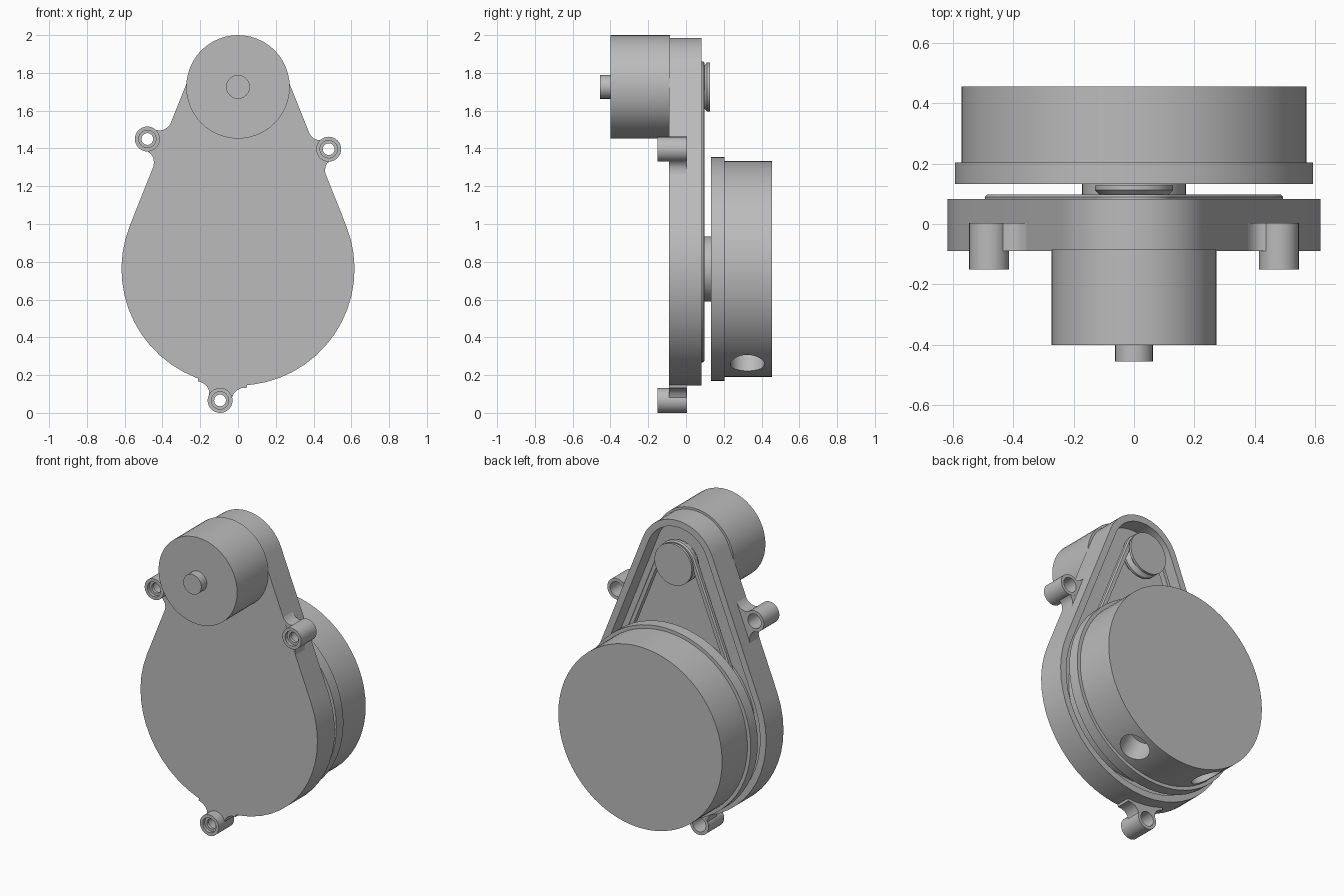
import bpy, bmesh, math
from mathutils import Vector

cube = bpy.data.objects.get("Cube")
if cube:
    bpy.data.objects.remove(cube, do_unlink=True)

grey = bpy.data.materials.new("plain grey")
grey.use_nodes = True
COLOUR = (0.5, 0.5, 0.5, 1)
grey.diffuse_color = COLOUR
grey.node_tree.nodes["Principled BSDF"].inputs["Base Color"].default_value = COLOUR

ROTOR_Z, MOTOR_Z = 0.762, 1.726
SEGMENTS = 48


def circle(radius, x=0, z=0, n=SEGMENTS):
    angles = [2 * math.pi * i / n for i in range(n)]
    return [(x + radius * math.cos(a), z + radius * math.sin(a)) for a in angles]


def teardrop(big, small):
    """Outline around a big circle below and a small circle above."""
    tilt = math.asin((big - small) / (MOTOR_Z - ROTOR_Z))
    points = []
    for radius, z, start, end, n in (
            (small, MOTOR_Z, tilt, math.pi - tilt, 20),
            (big, ROTOR_Z, math.pi - tilt, 2 * math.pi + tilt, 32)):
        for i in range(n + 1):
            a = start + (end - start) * i / n
            points.append((radius * math.cos(a), z + radius * math.sin(a)))
    return points


def shade(obj):
    obj.data.shade_smooth()
    obj.data.set_sharp_from_angle(angle=math.radians(32))


def loft(name, rings, closed=False):
    """Join (outline, y) rings into a solid, or into a closed loop."""
    bm = bmesh.new()
    loops = [[bm.verts.new((x, y, z)) for x, z in outline] for outline, y in rings]
    pairs = list(zip(loops, loops[1:]))
    if closed:
        pairs.append((loops[-1], loops[0]))
    else:
        bm.faces.new(loops[0])
        bm.faces.new(loops[-1])
    for a, b in pairs:
        for i in range(len(a)):
            j = (i + 1) % len(a)
            bm.faces.new((a[i], a[j], b[j], b[i]))
    bmesh.ops.recalc_face_normals(bm, faces=bm.faces)
    mesh = bpy.data.meshes.new(name)
    bm.to_mesh(mesh)
    bm.free()
    mesh.materials.append(grey)
    obj = bpy.data.objects.new(name, mesh)
    bpy.context.collection.objects.link(obj)
    shade(obj)
    return obj


def turned(name, profile, z, x=0, closed=False, n=SEGMENTS):
    """Round part from (radius, y) steps."""
    return loft(name, [(circle(r, x, z, n), y) for r, y in profile], closed)


# Housing: teardrop tray, open at the back
outer, inner = teardrop(0.617, 0.26), teardrop(0.575, 0.218)
loft("housing", [(outer, -0.09), (outer, 0.083), (inner, 0.083), (inner, -0.02)])

# Motor and its front shaft
turned("motor", [(0.274, -0.40), (0.274, -0.085)], MOTOR_Z)
turned("motor_shaft", [(0.063, -0.455), (0.063, -0.39)], MOTOR_Z, n=24)

# Small grooved pulley at the back of the motor
turned("motor_pulley", [(0.05, -0.03), (0.05, 0.05), (0.13, 0.055), (0.13, 0.07),
                        (0.105, 0.088), (0.13, 0.112), (0.13, 0.128)], MOTOR_Z)

# Large pulley, hub and drive belt
turned("drive_pulley", [(0.47, -0.03), (0.47, 0.085), (0.46, 0.092)], ROTOR_Z)
turned("hub", [(0.172, 0.05), (0.172, 0.14)], ROTOR_Z)
belt_section = [(0.0, 0.062), (0.024, 0.062), (0.03, 0.07),
                (0.03, 0.09), (0.022, 0.098), (0.0, 0.098)]
loft("drive_belt", [(teardrop(0.464 + t, 0.105 + t), y) for t, y in belt_section], True)

# Rotor with a lip
rotor = turned("rotor", [(0.593, 0.132), (0.593, 0.203), (0.571, 0.203), (0.571, 0.456)],
               ROTOR_Z, n=64)

# Two radial bores in the lower rim of the rotor
for side in (-1, 1):
    direction = Vector((side * math.sin(math.radians(28)), 0, -math.cos(math.radians(28))))
    bpy.ops.mesh.primitive_cylinder_add(
        vertices=32, radius=0.09, depth=0.3,
        location=Vector((0, 0.325, ROTOR_Z)) + direction * 0.57,
        rotation=direction.to_track_quat('Z', 'Y').to_euler())
    cutter = bpy.context.object
    cutter.name = "bore_cutter"
    cutter.hide_render = True
    cutter.data.materials.append(grey)
    cut = rotor.modifiers.new("bore", 'BOOLEAN')
    cut.operation, cut.solver, cut.object = 'DIFFERENCE', 'EXACT', cutter
    bpy.context.view_layer.objects.active = rotor
    bpy.ops.object.modifier_apply(modifier=cut.name)
    bpy.data.objects.remove(cutter, do_unlink=True)
shade(rotor)

# Mounting lugs: stepped tubes with flared webs into the housing wall
slope = math.asin((0.617 - 0.26) / (MOTOR_Z - ROTOR_Z))
lugs = [("right_lug", -0.48, 1.45, -slope, 0.085),
        ("left_lug", 0.48, 1.396, math.pi + slope, 0.066),
        ("bottom_lug", -0.095, 0.066, math.atan2(0.696, 0.095), 0.085)]
tube = [(0.066, -0.15), (0.066, 0.004), (0.046, 0.004), (0.046, -0.11),
        (0.031, -0.11), (0.031, -0.13), (0.046, -0.13), (0.046, -0.15)]
flare = [(0.02, 0.06), (0.045, 0.066), (0.065, 0.08), (0.079, 0.102),
         (0.085, 0.13), (0.1, 0.13)]
for name, x, z, angle, gap in lugs:
    turned(name, tube, z, x, closed=True, n=32)
    half = [(u * gap / 0.085, v) for u, v in flare]
    web = [(0.054, 0)] + half + [(u, -v) for u, v in reversed(half)]
    c, s = math.cos(angle), math.sin(angle)
    outline = [(x + u * c - v * s, z + u * s + v * c) for u, v in web]
    loft(name + "_web", [(outline, -0.089), (outline, 0.003)])
